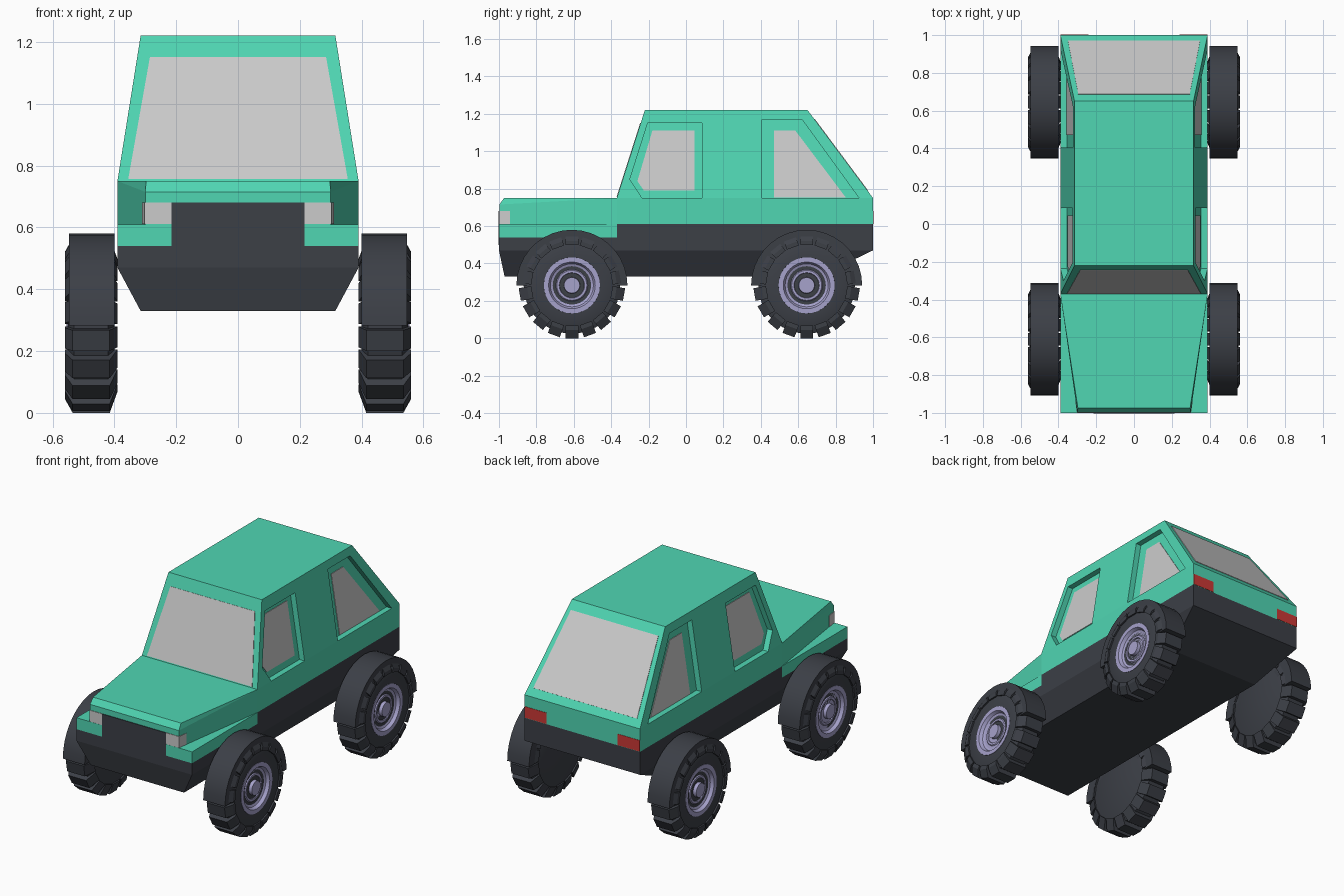
import bpy, bmesh
from math import pi, sin, cos, radians
from mathutils import Vector

if "Cube" in bpy.data.objects:
    bpy.data.objects.remove(bpy.data.objects["Cube"])


def material(name, rgb):
    m = bpy.data.materials.new(name)
    m.diffuse_color = (*rgb, 1)
    m.use_nodes = True
    m.node_tree.nodes["Principled BSDF"].inputs["Base Color"].default_value = m.diffuse_color
    return m


GREEN = material("green paint", (0.08, 0.67, 0.45))
DARK = material("dark plastic", (0.045, 0.05, 0.062))
RIM = material("lavender metal", (0.38, 0.36, 0.60))
RED = material("red lamp", (0.60, 0.04, 0.035))


def finish(name, bm, mat=None, smooth=False):
    bmesh.ops.recalc_face_normals(bm, faces=bm.faces)
    for f in bm.faces:
        f.smooth = smooth
    me = bpy.data.meshes.new(name)
    bm.to_mesh(me)
    bm.free()
    if smooth:
        me.set_sharp_from_angle(angle=radians(30))
    if mat:
        me.materials.append(mat)
    ob = bpy.data.objects.new(name, me)
    bpy.context.scene.collection.objects.link(ob)
    return ob


def flip(pts):
    return [(-p[0], p[1], p[2]) for p in pts]


def hulls(name, sets, mat=None):
    """One object made of several convex solids."""
    bm = bmesh.new()
    for pts in sets:
        vs = [bm.verts.new(p) for p in pts]
        bmesh.ops.convex_hull(bm, input=vs)
    bmesh.ops.dissolve_limit(bm, angle_limit=0.01, verts=bm.verts, edges=bm.edges)
    return finish(name, bm, mat)


def whole(name, half, mat=None):
    """One convex solid across the centre line from its right-hand points."""
    return hulls(name, [half + flip(half)], mat)


def pair(name, pts, mat=None):
    """Separate left and right solids."""
    return hulls(name, [pts, flip(pts)], mat)


def box(x0, x1, y0, y1, z0, z1):
    return [(x, y, z) for x in (x0, x1) for y in (y0, y1) for z in (z0, z1)]


def revolve(name, profile, y0, mat, angle=2 * pi, steps=32, closed=False):
    """Spin an (x, radius) profile round a wheel axle, on both sides."""
    bm = bmesh.new()
    vs = [bm.verts.new((x, y0 + r, AXLE)) for x, r in profile]
    n = len(vs)
    es = [bm.edges.new((vs[i], vs[(i + 1) % n])) for i in range(n if closed else n - 1)]
    bmesh.ops.spin(bm, geom=vs + es, cent=(0, y0, AXLE), axis=(1, 0, 0),
                   angle=angle, steps=steps)
    bmesh.ops.remove_doubles(bm, verts=bm.verts, dist=1e-4)
    bmesh.ops.holes_fill(bm, edges=[e for e in bm.edges if e.is_boundary], sides=0)
    ob = finish(name, bm, mat, True)
    mod = ob.modifiers.new("both sides", 'MIRROR')
    mod.use_mirror_merge = False
    return ob


# Lower body
whole("chassis", [(.39, -1, .54), (.39, 1, .54), (.39, -1, .47), (.39, 1, .47),
                  (.315, -.97, .33), (.315, .71, .33)], DARK)
whole("side_skirt", box(0, .39, -.37, 1, .535, .61)[4:], DARK)
whole("grille", box(0, .215, -1.002, -.6, .5, .68)[4:], DARK)
pair("front_wing", box(.215, .39, -1, -.37, .54, .61), GREEN)

# Tapered bonnet
whole("bonnet", [(.39, -.37, .61), (.39, -.37, .75), (.297, -.97 - .003, .75),
                 (.30, -.998, .715), (.30, -.998, .61)], GREEN)


def bonnet_x(y):
    return .302 + (y + 1) / .63 * .09


pair("headlight", [(x, y, z) for z in (.611, .68) for y in (-1.001, -.94)
                   for x in (.215, bonnet_x(y))])
pair("tail_light", box(.24, .389, .96, 1.002, .612, .68), RED)

# Cabin with recessed side windows
cabin = whole("cabin", [(.39, -.37, .61), (.39, -.37, .75), (.315, -.22, 1.22),
                        (.315, .65, 1.22), (.39, 1, .75), (.39, 1, .61)], GREEN)


def side_x(z):
    return .39 - (z - .75) / .47 * .075


def side_slab(outline, lo, hi):
    return [(side_x(z) + d, y, z) for y, z in outline for d in (lo, hi)]


DEPTH = .035
openings = {
    "front": ([(-.30, .85), (-.205, 1.15), (.085, 1.15), (.085, .75), (-.235, .75)],
              [(-.26, .84), (-.18, 1.11), (.045, 1.11), (.045, .79), (-.225, .79)]),
    "rear": ([(.405, 1.17), (.62, 1.17), (.925, .75), (.405, .75)],
             [(.47, 1.11), (.585, 1.11), (.855, .752), (.47, .752)]),
}
for key, (recess, glass) in openings.items():
    cutter = pair(key + "_window_cutter", side_slab(recess, -DEPTH, .1))
    cutter.hide_render = True
    mod = cabin.modifiers.new(key, 'BOOLEAN')
    mod.operation, mod.solver, mod.object = 'DIFFERENCE', 'EXACT', cutter
    bpy.context.view_layer.objects.active = cabin
    bpy.ops.object.modifier_apply(modifier=mod.name)
    bpy.data.objects.remove(cutter)
    pair(key + "_side_glass", side_slab(glass, -DEPTH - .004, -DEPTH + .003))


# Windscreen and rear glass lie on the sloped ends
def end_glass(name, y_at, sign, corners):
    n = Vector((0, sign * .47, abs(y_at(1.22) - y_at(.75)))).normalized() * .003
    whole(name, [(x, y_at(z) + s * n.y, z + s * n.z) for x, z in corners for s in (-1, 1)])


end_glass("windscreen", lambda z: -.37 + (z - .75) / .47 * .15, -1,
          [(.355, .756), (.285, 1.15)])
end_glass("rear_glass", lambda z: 1 - (z - .75) / .47 * .35, 1,
          [(.35, .79), (.295, 1.172)])

# Wheels
AXLE = .283
LUGS = 18
LUG_SECTION = [(.39, .215), (.415, .283), (.535, .283), (.56, .238), (.56, .215)]
for end, y0 in (("front", -.61), ("rear", .645)):
    revolve(end + "_tyre", [(.40, 0), (.40, .22), (.42, .258), (.53, .258), (.55, .22),
                            (.552, .15), (.53, .145)], y0, DARK, steps=36)
    revolve(end + "_rim", [(.53, .15), (.554, .15), (.554, .125), (.535, .115),
                           (.525, .09), (.535, .08), (.535, .068), (.515, .06),
                           (.515, .045), (.55, .042), (.55, 0)], y0, RIM)
    revolve(end + "_mudguard", [(.40, .19), (.40, .297), (.547, .297), (.547, .19)],
            y0, DARK, angle=pi, steps=18, closed=True)
    lugs = []
    for i in range(LUGS):
        a = 2 * pi * i / LUGS - pi / 2
        pts = [(x, y0 + r * cos(a) - t * sin(a), AXLE + r * sin(a) + t * cos(a))
               for x, r in LUG_SECTION for t in (-.034, .034)]
        lugs += [pts, flip(pts)]
    hulls(end + "_tread_lugs", lugs, DARK)
